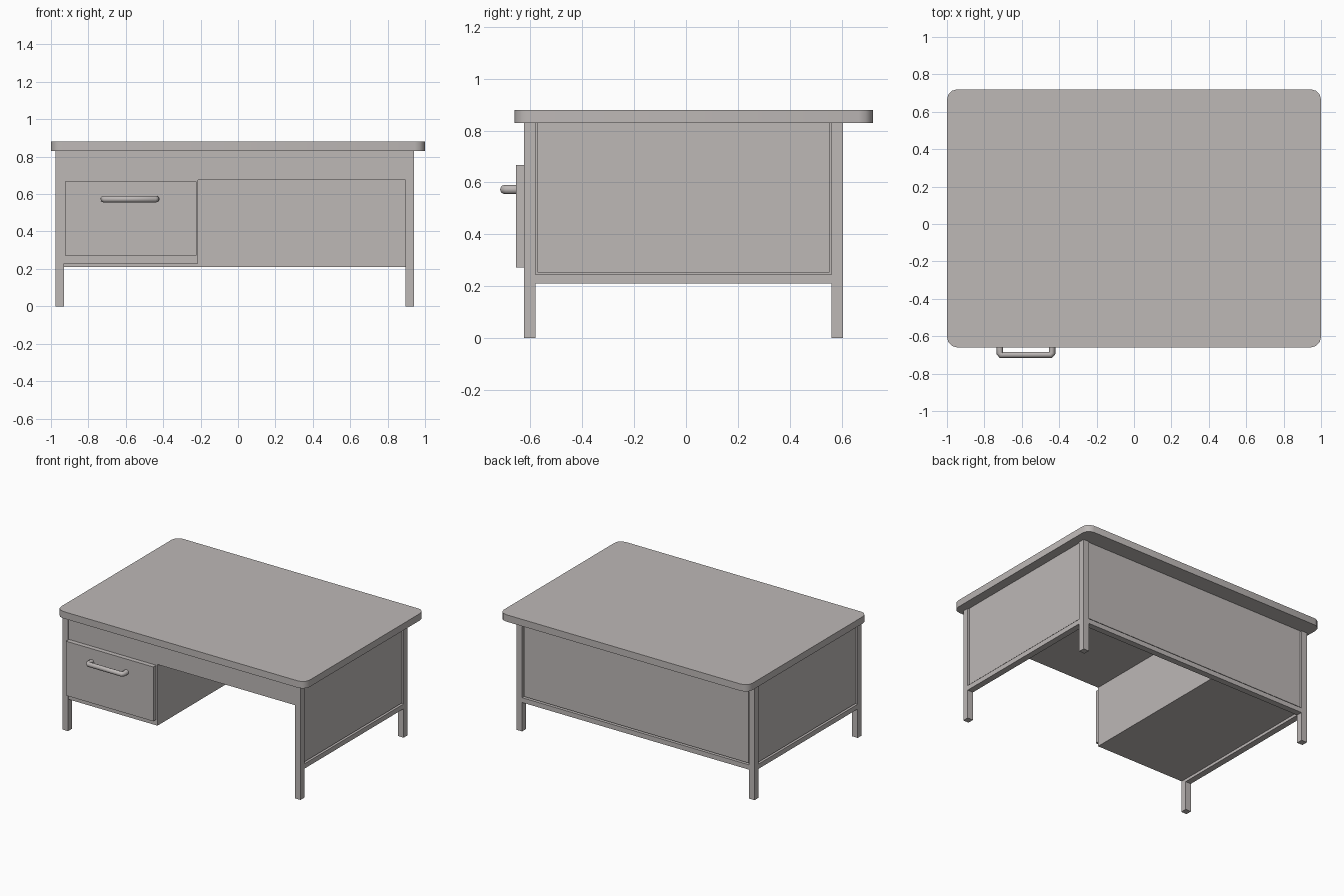
import bpy
import bmesh
from math import radians

cube = bpy.data.objects.get("Cube")
if cube:
    bpy.data.objects.remove(cube, do_unlink=True)

# One warm grey paint for the whole desk
paint = bpy.data.materials.new("warm_grey_paint")
paint.use_nodes = True
colour = (0.51, 0.48, 0.47, 1)
paint.diffuse_color = colour
paint.node_tree.nodes["Principled BSDF"].inputs["Base Color"].default_value = colour


def box(name, x, y, z, round_corners=0):
    """Box between (min, max) pairs, optionally with rounded upright edges."""
    bm = bmesh.new()
    bmesh.ops.create_cube(bm, size=1)
    for v in bm.verts:
        v.co = [r[0] if c < 0 else r[1] for c, r in zip(v.co, (x, y, z))]
    if round_corners:
        upright = [e for e in bm.edges
                   if abs(e.verts[0].co.z - e.verts[1].co.z) > 1e-4]
        bmesh.ops.bevel(bm, geom=upright, offset=round_corners, segments=3,
                        profile=0.5, affect='EDGES')
    mesh = bpy.data.meshes.new(name)
    bm.to_mesh(mesh)
    bm.free()
    mesh.materials.append(paint)
    ob = bpy.data.objects.new(name, mesh)
    bpy.context.collection.objects.link(ob)
    return ob


def smooth(ob):
    bpy.ops.object.select_all(action='DESELECT')
    ob.select_set(True)
    bpy.context.view_layer.objects.active = ob
    bpy.ops.object.shade_smooth_by_angle(angle=radians(50))


# Main dimensions
LEFT, RIGHT = 0.94, -0.975
FRONT, BACK = -0.625, 0.605
LEG = 0.045
UNDER = 0.83
RAIL = (0.21, 0.245)
inner_x = (RIGHT + LEG, LEFT - LEG)
inner_y = (FRONT + LEG, BACK - LEG)
GAP = 0.008

# Table top
smooth(box("table_top", (-1, 1), (-0.66, 0.72), (UNDER, 0.88), 0.055))

# Four square legs
for side, x in (("right", (RIGHT, inner_x[0])), ("left", (inner_x[1], LEFT))):
    for end, y in (("front", (FRONT, inner_y[0])), ("back", (inner_y[1], BACK))):
        box(f"{end}_{side}_leg", x, y, (0, UNDER))

# Side walls: low rail, backing sheet and raised panel with a thin groove
panel_y = (inner_y[0] + GAP, inner_y[1] - GAP)
panel_z = (RAIL[1] + GAP, UNDER)
for side, edge, s in (("right", RIGHT, 1), ("left", LEFT, -1)):
    def span(a, b):
        return sorted((edge + s * a, edge + s * b))
    box(f"{side}_rail", span(0, LEG), inner_y, RAIL)
    box(f"{side}_backing", span(0.03, LEG), inner_y, (RAIL[1], UNDER))
    box(f"{side}_panel", span(0.008, 0.03), panel_y, panel_z)

# Back wall, built the same way
box("back_rail", inner_x, inner_y[1:] + (BACK,), RAIL)
box("back_backing", inner_x, (inner_y[1], BACK - 0.03), (RAIL[1], UNDER))
box("back_panel", (inner_x[0] + GAP, inner_x[1] - GAP),
    (BACK - 0.03, BACK - 0.008), panel_z)

# Upper carcass over the knee space and the drawer cabinet below it
CABINET = -0.213
box("upper_carcass", (CABINET, inner_x[1]), (FRONT + 0.004, inner_y[1]), (0.675, UNDER))
box("drawer_cabinet", (inner_x[0], CABINET), (FRONT + 0.004, inner_y[1]), (0.23, UNDER))

# Drawer front
box("drawer_front", (-0.925, -0.223), (-0.655, FRONT + 0.004), (0.272, 0.667))

# Tubular drawer handle
curve = bpy.data.curves.new("drawer_handle", 'CURVE')
curve.dimensions = '3D'
curve.bevel_depth = 0.018
curve.bevel_resolution = 2
curve.use_fill_caps = True
path = curve.splines.new('POLY')
half = [(0.14, -0.65), (0.14, -0.69), (0.132, -0.7)]
points = [(-a, b) for a, b in half] + half[::-1]
path.points.add(len(points) - 1)
for p, (px, py) in zip(path.points, points):
    p.co = (px - 0.578, py, 0.573, 1)
curve.materials.append(paint)
handle = bpy.data.objects.new("drawer_handle", curve)
bpy.context.collection.objects.link(handle)
bpy.ops.object.select_all(action='DESELECT')
handle.select_set(True)
bpy.context.view_layer.objects.active = handle
bpy.ops.object.convert(target='MESH')
smooth(bpy.context.view_layer.objects.active)
